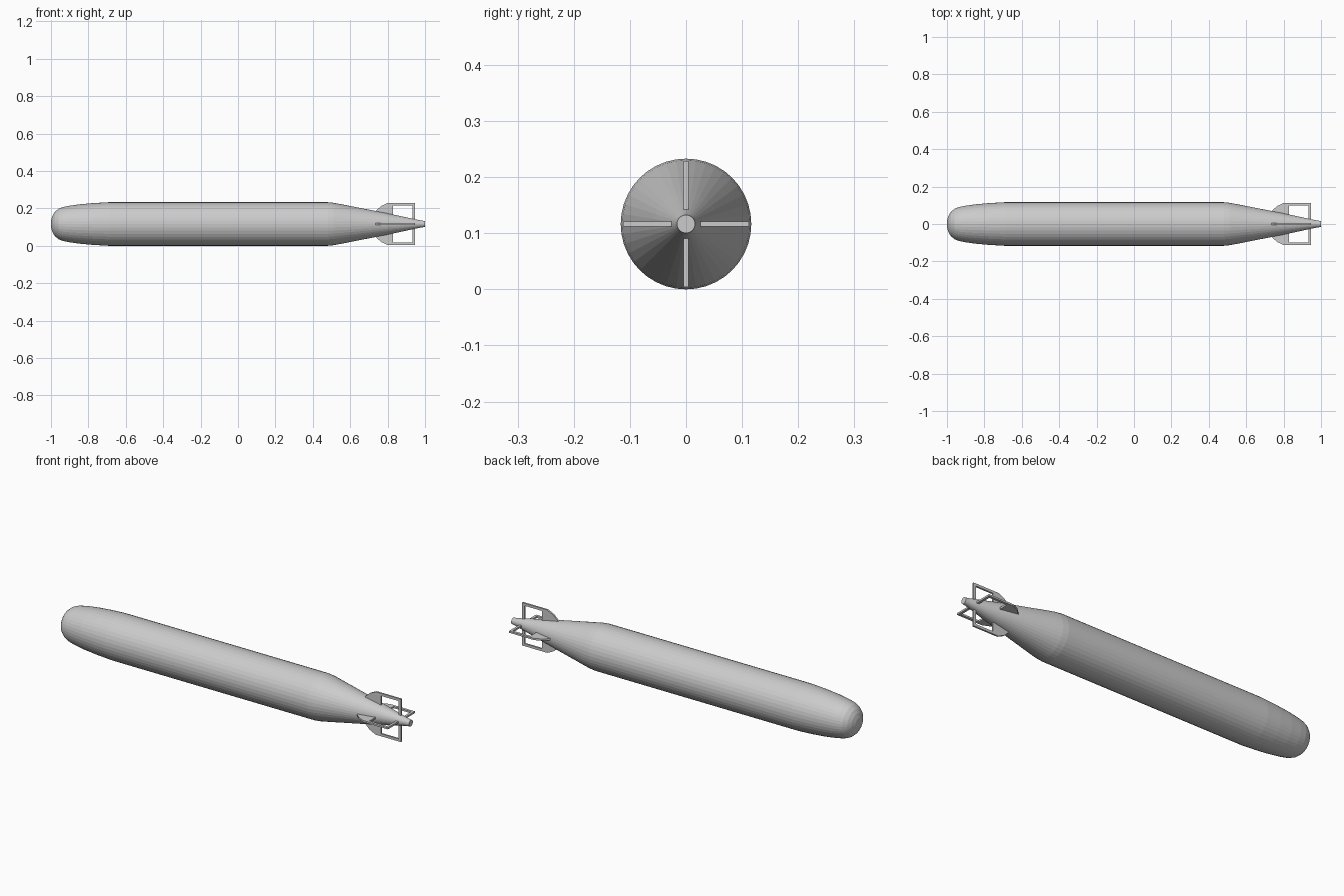
import bpy, bmesh, math
from mathutils import Matrix

if "Cube" in bpy.data.objects:
    bpy.data.objects.remove(bpy.data.objects["Cube"])

R = 0.1165          # hull radius, also height of the axis
SIDES = 40


def make_object(name, bm):
    bmesh.ops.recalc_face_normals(bm, faces=bm.faces[:])
    mesh = bpy.data.meshes.new(name)
    bm.to_mesh(mesh)
    bm.free()
    obj = bpy.data.objects.new(name, mesh)
    bpy.context.collection.objects.link(obj)
    obj.location.z = R
    return obj


# Hull: profile (x, radius) turned around the long axis
profile = [(-1, 0), (-0.998, 0.025), (-0.99, 0.048), (-0.978, 0.066), (-0.96, 0.081),
           (-0.935, 0.091), (-0.90, 0.098), (-0.84, 0.106), (-0.77, 0.112), (-0.69, R),
           (0.48, R), (0.51, 0.1135), (0.545, 0.107), (0.80, 0.057),
           (0.975, 0.0195), (1.0, 0.016), (1.0, 0)]
bm = bmesh.new()
verts = [bm.verts.new((x, 0, r)) for x, r in profile]
edges = [bm.edges.new(p) for p in zip(verts, verts[1:])]
bmesh.ops.spin(bm, geom=verts + edges, cent=(0, 0, 0), axis=(1, 0, 0),
               angle=math.tau, steps=SIDES, use_duplicate=False)
bmesh.ops.remove_doubles(bm, verts=bm.verts[:], dist=1e-5)
make_object("hull", bm)


# Tail fins: leading plate, outer rail and rear post around an open window
outline = [(0.735, 0.05), (0.735, 0.068), (0.765, 0.096), (0.80, 0.112), (0.945, 0.112),
           (0.945, 0.015), (0.932, 0.015), (0.932, 0.099), (0.83, 0.099), (0.83, 0.03)]
THICK = 0.009
for i, side in enumerate(("top", "left", "bottom", "right")):
    bm = bmesh.new()
    face = bm.faces.new([bm.verts.new((x, -THICK / 2, z)) for x, z in outline])
    ext = bmesh.ops.extrude_face_region(bm, geom=[face], use_keep_orig=True)
    moved = [g for g in ext["geom"] if isinstance(g, bmesh.types.BMVert)]
    bmesh.ops.translate(bm, verts=moved, vec=(0, THICK, 0))
    bm.transform(Matrix.Rotation(i * math.pi / 2, 4, 'X'))
    make_object("tail_fin_" + side, bm)
